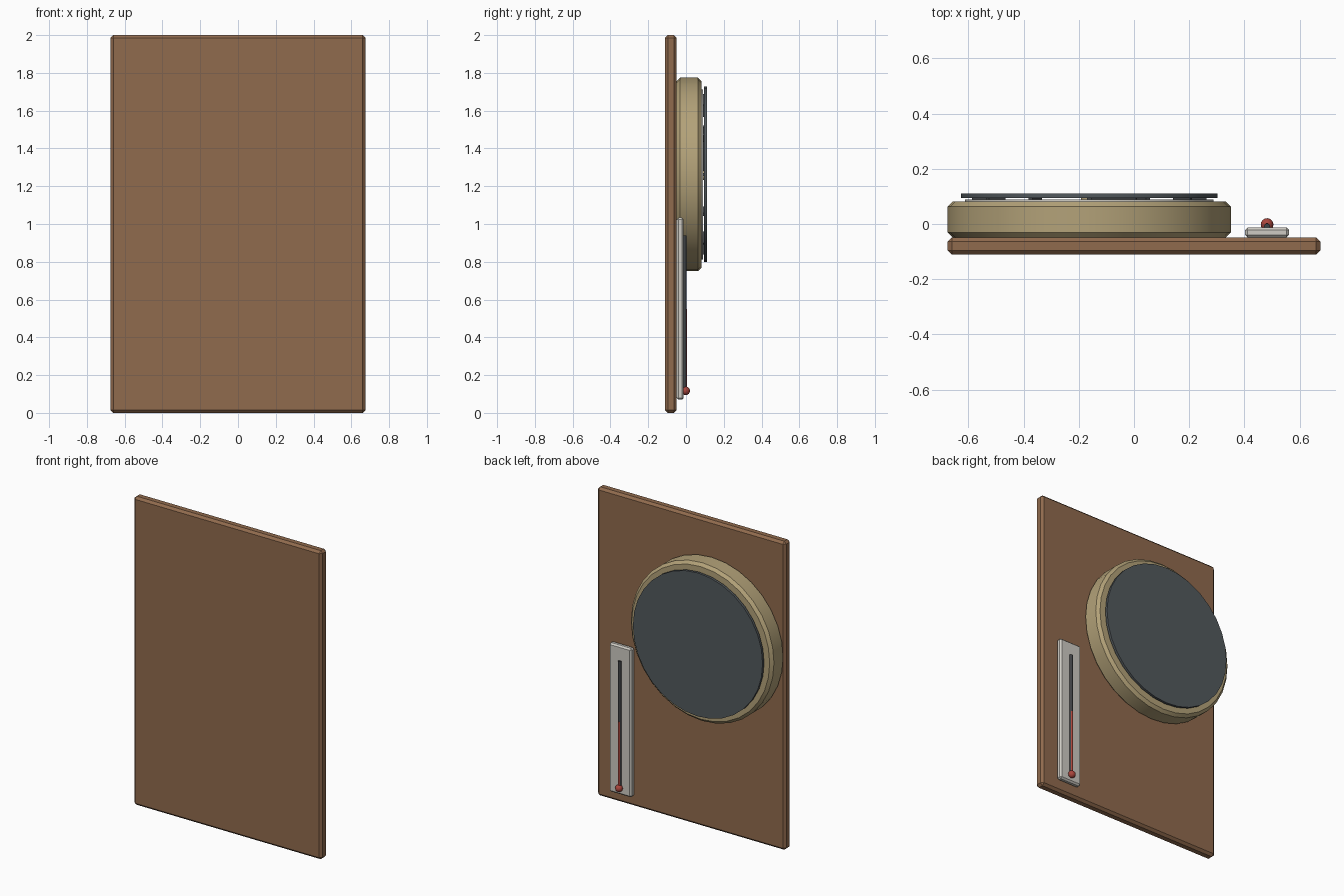
import bpy
from math import radians, sin, cos, pi

if "Cube" in bpy.data.objects:
    bpy.data.objects.remove(bpy.data.objects["Cube"])


def material(name, rgb):
    m = bpy.data.materials.new(name)
    m.diffuse_color = (*rgb, 1)
    m.use_nodes = True
    m.node_tree.nodes["Principled BSDF"].inputs["Base Color"].default_value = m.diffuse_color
    return m


WOOD = material("wood", (0.28, 0.145, 0.075))
BRASS = material("brass", (0.45, 0.36, 0.19))
GLASS = material("dark_glass", (0.085, 0.10, 0.11))
PLATE = material("pale_plate", (0.62, 0.60, 0.55))
RED = material("red_fluid", (0.40, 0.06, 0.045))
DARK = material("dark_metal", (0.05, 0.055, 0.06))


def finish(name, mat, bevel=0, segments=1):
    ob = bpy.context.object
    ob.name = name
    ob.data.materials.append(mat)
    bpy.ops.object.transform_apply(location=False, rotation=True, scale=True)
    if bevel:
        b = ob.modifiers.new("bevel", 'BEVEL')
        b.width, b.segments = bevel, segments
        b.limit_method, b.angle_limit = 'ANGLE', radians(40)
    return ob


def box(name, x, y, z, mat, bevel=0, tilt=0):
    """Box from (min, max) pairs, optionally turned about y."""
    mid = [(a + b) / 2 for a, b in (x, y, z)]
    bpy.ops.mesh.primitive_cube_add(size=1, location=mid, rotation=(0, tilt, 0))
    bpy.context.object.scale = [b - a for a, b in (x, y, z)]
    return finish(name, mat, bevel)


def disc(name, x, z, r, y0, y1, mat, bevel=0, sides=32):
    """Cylinder lying along y."""
    bpy.ops.mesh.primitive_cylinder_add(vertices=sides, radius=r, depth=y1 - y0,
                                        location=(x, (y0 + y1) / 2, z),
                                        rotation=(pi / 2, 0, 0))
    ob = finish(name, mat, bevel)
    bpy.ops.object.shade_smooth_by_angle(angle=radians(30))
    return ob


def rod(name, x, y, r, z0, z1, mat):
    bpy.ops.mesh.primitive_cylinder_add(vertices=12, radius=r, depth=z1 - z0,
                                        location=(x, y, (z0 + z1) / 2))
    ob = finish(name, mat)
    bpy.ops.object.shade_smooth_by_angle(angle=radians(35))
    return ob


# backing board
box("backing_board", (-0.675, 0.675), (-0.111, -0.049), (0, 2), WOOD, 0.015)

# round gauge: brass case, dial, ticks, hand and cover glass
CX, CZ = -0.162, 1.263
disc("gauge_case", CX, CZ, 0.513, -0.049, 0.081, BRASS, 0.018)
disc("gauge_dial", CX, CZ, 0.45, 0.075, 0.089, PLATE)
for i in range(12):
    a = i * pi / 6
    x, z = CX + 0.39 * sin(a), CZ + 0.39 * cos(a)
    box(f"dial_tick_{i + 1}", (x - 0.008, x + 0.008), (0.087, 0.094),
        (z - 0.035, z + 0.035), DARK, tilt=a)
a = radians(35)
x, z = CX + 0.14 * sin(a), CZ + 0.14 * cos(a)
box("gauge_hand", (x - 0.01, x + 0.01), (0.087, 0.094), (z - 0.17, z + 0.17), DARK, tilt=a)
disc("gauge_hub", CX, CZ, 0.03, 0.085, 0.096, BRASS, sides=16)
disc("cover_glass", CX, CZ, 0.465, 0.095, 0.111, GLASS)

# thermometer: plate, tube, fluid column and bulb
TX = 0.482
box("thermometer_plate", (0.402, 0.562), (-0.049, -0.012), (0.07, 1.035), PLATE, 0.01)
rod("thermometer_tube", TX, -0.009, 0.011, 0.10, 0.94, DARK)
rod("fluid_column", TX, -0.004, 0.008, 0.12, 0.55, RED)
bpy.ops.mesh.primitive_uv_sphere_add(segments=16, ring_count=8, radius=0.023,
                                     location=(TX, -0.002, 0.117))
finish("thermometer_bulb", RED)
bpy.ops.object.shade_smooth_by_angle(angle=radians(40))
